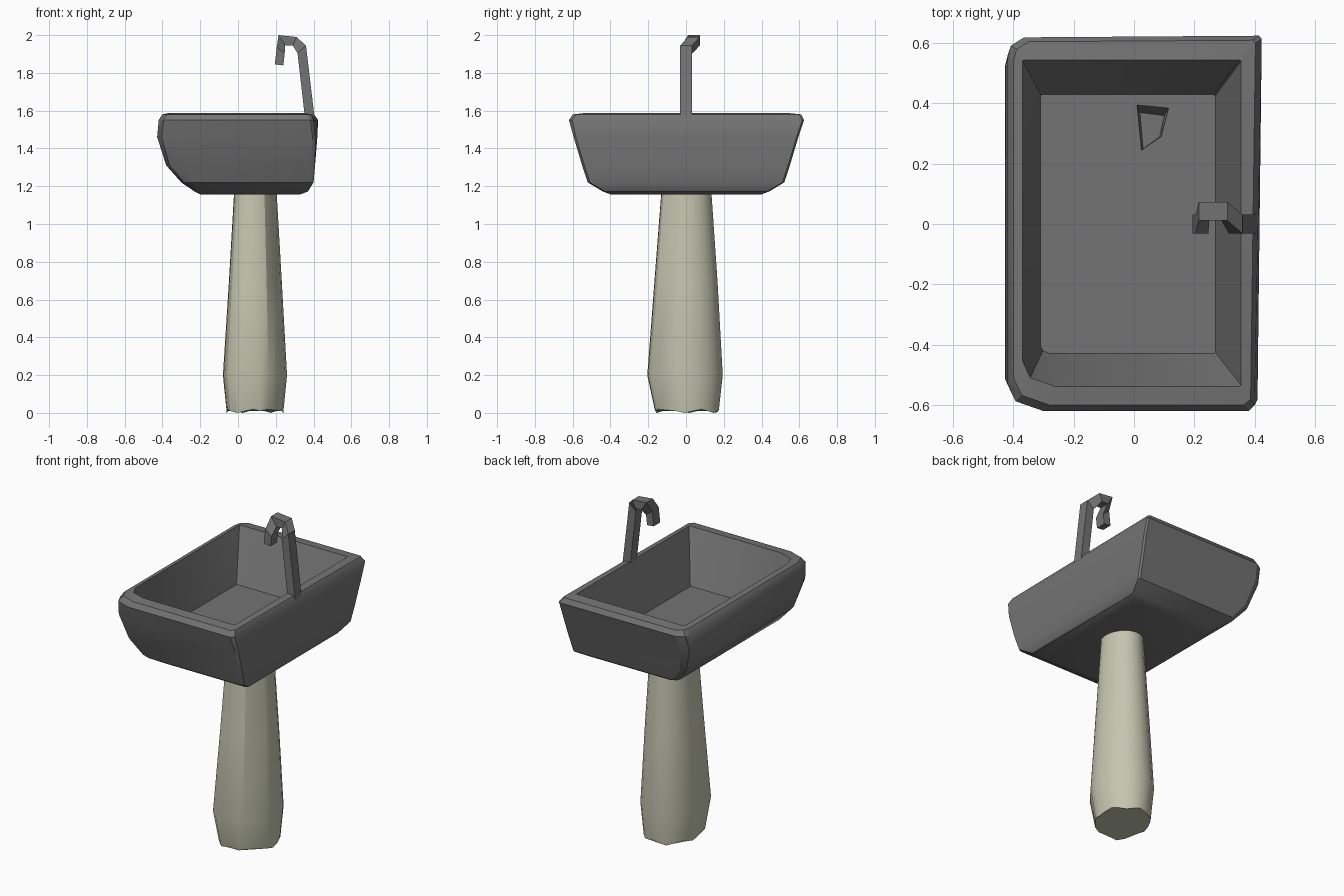
import bpy, bmesh, math

if "Cube" in bpy.data.objects:
    bpy.data.objects.remove(bpy.data.objects["Cube"])


def material(name, rgb):
    m = bpy.data.materials.new(name)
    m.diffuse_color = (*rgb, 1)
    m.use_nodes = True
    m.node_tree.nodes["Principled BSDF"].inputs["Base Color"].default_value = m.diffuse_color
    return m


GREY = material("dark_grey_stone", (0.175, 0.175, 0.175))
CREAM = material("pale_stone", (0.55, 0.56, 0.43))


def finish(name, bm, mat, angle=30):
    bmesh.ops.recalc_face_normals(bm, faces=bm.faces[:])
    me = bpy.data.meshes.new(name)
    bm.to_mesh(me)
    bm.free()
    me.materials.append(mat)
    ob = bpy.data.objects.new(name, me)
    bpy.context.collection.objects.link(ob)
    bpy.ops.object.select_all(action='DESELECT')
    ob.select_set(True)
    bpy.context.view_layer.objects.active = ob
    bpy.ops.object.shade_smooth_by_angle(angle=math.radians(angle))
    return ob


def loft(bm, rings):
    loops = [[bm.verts.new(p) for p in r] for r in rings]
    n = len(loops[0])
    for a, b in zip(loops, loops[1:]):
        for i in range(n):
            j = (i + 1) % n
            bm.faces.new((a[i], a[j], b[j], b[i]))
    return loops


def tray_ring(z, x0, x1, y0, y1, fl, fr, br, bl, skew=0.0):
    """Rectangle with its own corner cut at each end; the front left is rounded."""
    return [(x0 + fl * 1.3, y0, z), (x1 - fr, y0, z), (x1 - skew, y0 + fr * 0.6, z),
            (x1 + skew, y1 - br, z), (x1 + skew - br, y1, z),
            (x0 + bl, y1 - bl * 0.1, z), (x0 + bl * 0.2, y1 - bl * 0.6, z),
            (x0, y1 - bl * 1.4, z), (x0, y0 + fl, z), (x0 + fl * 0.3, y0 + fl * 0.35, z)]


# Basin: outer shell, over the rim, down the inner walls
bm = bmesh.new()
loops = loft(bm, [
    tray_ring(1.157, -0.20, 0.33, -0.40, 0.40, .04, .02, .01, .03),
    tray_ring(1.172, -0.23, 0.37, -0.44, 0.44, .04, .02, .01, .03),
    tray_ring(1.22, -0.30, 0.40, -0.52, 0.52, .05, .02, .01, .03),
    tray_ring(1.31, -0.38, 0.408, -0.55, 0.55, .06, .02, .01, .04),
    tray_ring(1.46, -0.428, 0.415, -0.595, 0.595, .08, .02, .01, .05, .005),
    tray_ring(1.55, -0.42, 0.412, -0.62, 0.625, .09, .03, .01, .055, .012),
    tray_ring(1.58, -0.40, 0.395, -0.60, 0.61, .09, .03, .01, .05, .008),
    tray_ring(1.587, -0.37, 0.355, -0.54, 0.545, .085, .008, .005, .005),
    tray_ring(1.285, -0.31, 0.27, -0.43, 0.43, .025, .005, .005, .005),
])
bm.faces.new(loops[0])

# Floor with a crooked drain opening
floor = loops[-1]
n = len(floor)
hole = [bm.verts.new((x, y, 1.285)) for x, y in
        ((.025, .245), (.09, .29), (.115, .385), (.01, .395))]
edges = [bm.edges.get((floor[i], floor[(i + 1) % n])) for i in range(n)]
edges += [bm.edges.new((hole[i], hole[(i + 1) % 4])) for i in range(4)]
bmesh.ops.triangle_fill(bm, use_beauty=True, edges=edges)
for f in bm.faces[:]:
    if all(v in hole for v in f.verts):
        bm.faces.remove(f)
pit = [bm.verts.new((x, y, 1.23)) for x, y in
       ((.03, .25), (.085, .29), (.10, .36), (.02, .37))]
for i in range(4):
    j = (i + 1) % 4
    bm.faces.new((hole[i], hole[j], pit[j], pit[i]))
bm.faces.new(pit)
finish("basin", bm, GREY)

# Pedestal: tapered column, flat facet at the front right, fuller at the front left
angles = [-65, -20] + list(range(-4, 282, 15))


def column_point(a, cx, cy, rx, ry):
    c, s = math.cos(math.radians(a)), math.sin(math.radians(a))
    k = (abs(c) ** 3.5 + abs(s) ** 3.5) ** (-1 / 3.5) if c < 0 and s < 0 else 1
    return cx + rx * c * k, cy + ry * s * k


bm = bmesh.new()
rings = []
for z, cx, cy, rx, ry in ((0.01, .09, .005, .15, .17), (0.2, .09, -.005, .17, .20),
                          (0.7, .092, 0, .14, .167), (1.165, .092, .002, .113, .133)):
    rings.append([(*column_point(a, cx, cy, rx, ry),
                   z + (0.01 * math.cos(i * math.pi / 2) if z < 0.1 else 0))
                  for i, a in enumerate(angles)])
loops = loft(bm, rings)
bm.faces.new(loops[0])
bm.faces.new(loops[-1])
finish("pedestal", bm, CREAM)

# Faucet: square bar bent over the basin; only its top steps backwards
sections = [((.408, 1.54), (.357, 1.54), 0), ((.36, 1.945), (.315, 1.905), 0),
            ((.31, 1.99), (.29, 1.945), 1), ((.215, 2.0), (.25, 1.945), 1),
            ((.205, 1.935), (.247, 1.90), 0), ((.195, 1.845), (.24, 1.84), 0)]
bm = bmesh.new()
loops = loft(bm, [[(x, s * 0.031 + 0.042 * back, z) for (x, z), s in
                   ((o, -1), (o, 1), (i, 1), (i, -1))] for o, i, back in sections])
bm.faces.new(loops[0])
bm.faces.new(loops[-1])
finish("faucet", bm, GREY, 15)
